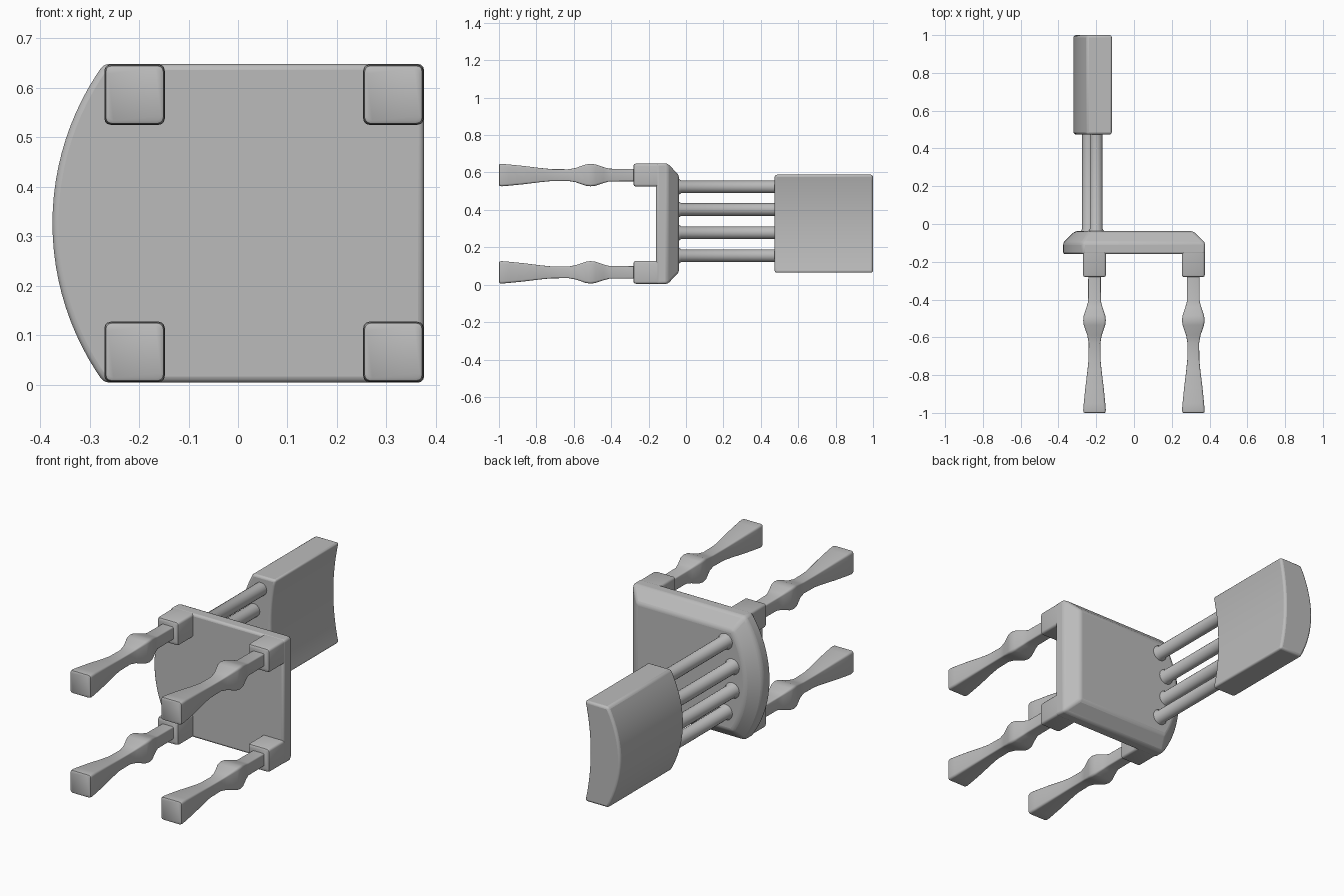
import bpy, bmesh, math

if "Cube" in bpy.data.objects:
    bpy.data.objects.remove(bpy.data.objects["Cube"])

grey = bpy.data.materials.new("plain_grey")
grey.diffuse_color = (0.5, 0.5, 0.5, 1)
grey.use_nodes = True
grey.node_tree.nodes["Principled BSDF"].inputs["Base Color"].default_value = grey.diffuse_color
MID_Z = 0.326


def loft(name, rings, bevel=0.0, smooth=35):
    """Skin matching rings of points and cap both ends."""
    bm = bmesh.new()
    vs = [[bm.verts.new(p) for p in r] for r in rings]
    n = len(vs[0])
    for a, b in zip(vs, vs[1:]):
        for i in range(n):
            j = (i + 1) % n
            bm.faces.new((a[i], a[j], b[j], b[i]))
    bm.faces.new(vs[0])
    bm.faces.new(vs[-1])
    bmesh.ops.recalc_face_normals(bm, faces=bm.faces)
    me = bpy.data.meshes.new(name)
    bm.to_mesh(me)
    bm.free()
    ob = bpy.data.objects.new(name, me)
    bpy.context.collection.objects.link(ob)
    me.materials.append(grey)
    if bevel:
        mod = ob.modifiers.new("soft_edges", 'BEVEL')
        mod.width = bevel
        mod.segments = 3
        mod.limit_method = 'ANGLE'
        mod.angle_limit = math.radians(25)
    bpy.ops.object.select_all(action='DESELECT')
    ob.select_set(True)
    bpy.context.view_layer.objects.active = ob
    bpy.ops.object.shade_smooth_by_angle(angle=math.radians(smooth))
    return ob


def seat_ring(y, d):
    """D-shaped seat outline moved inward by d."""
    cx, r, half = 0.176, 0.551 - d, 0.322 - d
    a = math.asin(half / r)
    pts = [(0.376 - d, y, MID_Z - half), (0.376 - d, y, MID_Z + half)]
    for i in range(25):
        t = a - 2 * a * i / 24
        pts.append((cx - r * math.cos(t), y, MID_Z + r * math.sin(t)))
    return pts


def square_ring(x, y, z, h, round_by=0.2):
    """Square cross-section with rounded corners."""
    r = h * round_by
    pts = []
    for k in range(4):
        for s in range(4):
            t = math.pi / 2 * (k + s / 3)
            sx = 1 if k in (0, 3) else -1
            sz = 1 if k in (0, 1) else -1
            pts.append((x + sx * (h - r) + r * math.cos(t), y,
                        z + sz * (h - r) + r * math.sin(t)))
    return pts


# Seat with a chamfered upper rim
loft("seat", [seat_ring(-0.16, 0), seat_ring(-0.098, 0), seat_ring(-0.038, 0.062)], 0.012)

# Corner blocks and shaped legs
leg_profile = [(-0.26, 0.033), (-0.41, 0.034), (-0.44, 0.042), (-0.485, 0.057),
               (-0.51, 0.06), (-0.535, 0.057), (-0.59, 0.038), (-0.63, 0.031),
               (-0.72, 0.032), (-0.78, 0.038), (-0.87, 0.049), (-0.95, 0.057),
               (-0.985, 0.06), (-0.997, 0.058), (-1.0, 0.053)]
block_profile = [(-0.13, 0.061), (-0.268, 0.061), (-0.277, 0.058), (-0.281, 0.051)]
for x, side in ((-0.209, "back"), (0.314, "front")):
    for z, hand in ((0.066, "left"), (0.586, "right")):
        loft(f"{side}_{hand}_corner_block",
             [square_ring(x, y, z, h) for y, h in block_profile])
        loft(f"{side}_{hand}_leg",
             [square_ring(x, y, z, h) for y, h in leg_profile])

# Back spindles set along a shallow curve
for i, (x, z) in enumerate(((-0.20, 0.155), (-0.24, 0.278), (-0.24, 0.402), (-0.20, 0.523))):
    rings = [[(x + r * math.cos(k * math.pi / 10), y, z + r * math.sin(k * math.pi / 10))
              for k in range(20)]
             for y, r in ((-0.06, 0.041), (-0.036, 0.041), (-0.026, 0.034), (0.5, 0.034))]
    loft(f"spindle_{i + 1}", rings, smooth=50)


# Curved back rest
def rest_ring(y):
    steps = [-1 + i / 8 for i in range(17)]
    inner = [(-0.145 + 0.03 * t * t, y, MID_Z + 0.262 * t) for t in steps]
    outer = [(-0.32 + 0.07 * t * t, y, MID_Z + 0.262 * t) for t in reversed(steps)]
    return inner + outer


loft("back_rest", [rest_ring(0.474), rest_ring(1.0)], 0.012)
